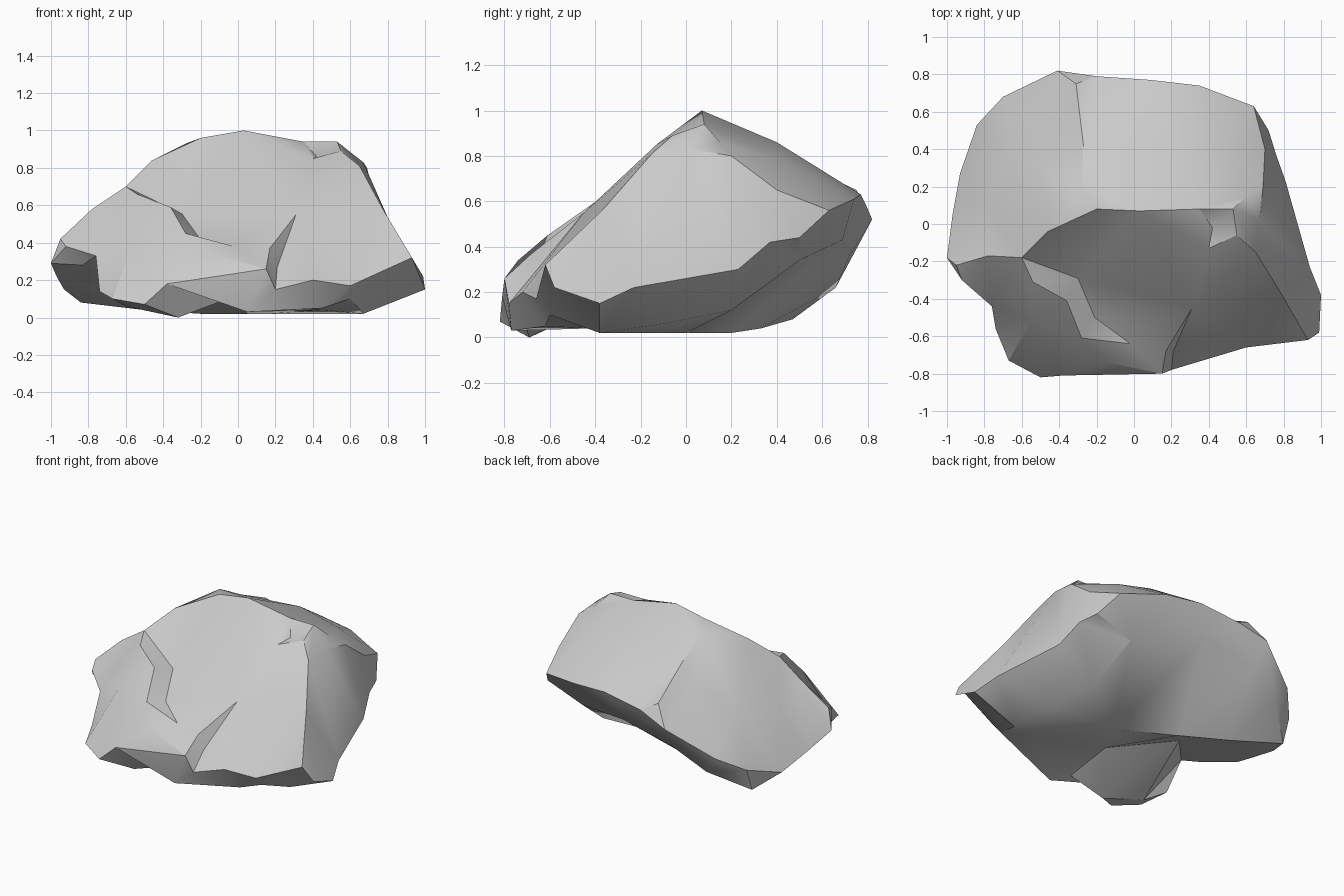
import bpy
import bmesh
from mathutils import Vector
from mathutils.geometry import delaunay_2d_cdt

# remove the default cube only
default_cube = bpy.data.objects.get("Cube")
if default_cube:
    bpy.data.objects.remove(default_cube, do_unlink=True)


def make_material(name, colour):
    material = bpy.data.materials.new(name)
    material.use_nodes = True
    material.diffuse_color = colour
    shader = material.node_tree.nodes["Principled BSDF"]
    shader.inputs["Base Color"].default_value = colour
    shader.inputs["Roughness"].default_value = 0.9
    return material


# widest outline of the boulder: left edge, back edge, right tip, front lip
left_edge = [(-1, -.18, .29), (-.97, .05, .22), (-.93, .27, .15),
             (-.84, .53, .24), (-.7, .68, .34)]
back_edge = [(-.41, .82, .52), (-.2, .79, .59), (.09, .77, .63), (.35, .74, .61),
             (.64, .63, .56)]
right_edge = [(.72, .5, .44), (.76, .37, .42), (.81, .23, .3), (.94, -.23, .22),
              (1, -.38, .15), (.99, -.58, .22), (.93, -.62, .32)]
front_lip = [(.6, -.66, .17), (.4, -.72, .2), (.2, -.78, .15), (.15, -.8, .26),
             (-.38, -.81, .18), (-.5, -.82, .07), (-.67, -.73, .1),
             (-.74, -.56, .14), (-.76, -.44, .33), (-.92, -.3, .38)]
rim = left_edge + back_edge + right_edge + front_lip

# break lines on the upper side
crest = [(-.6, -.18, .7), (-.46, -.04, .84), (-.2, .08, .96), (.03, .07, 1),
         (.35, .08, .94), (.53, .08, .94), (.65, -.15, .81)]
back_ridge = [(-.2, .08, .96), (-.28, .2, .93), (-.27, .42, .81), (-.31, .75, .65),
              (-.41, .82, .52)]
left_shoulder = [(-.6, -.18, .7), (-.78, -.17, .58), (-.95, -.22, .42), (-.92, -.3, .38)]
right_shoulder = [(.65, -.15, .81), (.78, -.36, .57), (.93, -.62, .32)]
right_brow = [(.65, -.15, .81), (.67, .02, .83), (.69, .2, .8), (.7, .4, .65),
              (.64, .63, .56)]
ledge_back = [(-.6, -.18, .7), (-.3, -.29, .555), (-.21, -.5, .43), (-.02, -.64, .38)]
ledge_front = [(-.6, -.18, .7), (-.54, -.31, .66), (-.36, -.41, .59),
               (-.28, -.61, .45), (-.02, -.64, .38)]
crevice = [(.31, -.45, .55), (.21, -.68, .27), (.2, -.78, .15)]
crevice_side = [(.31, -.45, .55), (.17, -.68, .37), (.15, -.8, .26)]
summit_pit = [(.35, .08, .94), (.4, -.13, .85), (.55, -.06, .89)]
swells = [(.2, .4, .86), (.48, .42, .78), (.6, .15, .86), (.42, -.02, .86),
          (-.38, .45, .7), (-.65, .35, .54), (-.8, .1, .46), (-.15, -.74, .34),
          (-.55, -.52, .45)]

# break lines on the underside
belly = [(.67, -.38, .02), (.16, 0, .02), (-.2, .2, .02), (-.5, .33, .04),
         (-.84, .47, .08)]
front_foot = [(.6, -.6, .1), (.45, -.62, .05), (.05, -.77, .03), (-.08, -.72, .09),
              (-.32, -.69, 0), (-.6, -.62, .06)]
hollows = [(-.83, -.3, .28), (-.5, -.15, .25), (-.1, -.4, .16), (.45, -.42, .04)]
back_belly = [(.6, -.1, .06), (.5, .2, .12), (.45, .5, .34), (0, .69, .43),
              (-.4, .72, .36), (-.62, .66, .22)]


def add_sheet(bm, rim_verts, lines, loose, upward):
    """Triangulate one side of the boulder inside the shared rim."""
    known = {tuple(v.co.xy): v for v in rim_verts}
    verts, edges = [], []
    index = {}

    def point_id(point):
        key = tuple(Vector(point).xy)
        if key not in index:
            if key not in known:
                known[key] = bm.verts.new(point)
            index[key] = len(verts)
            verts.append(known[key])
        return index[key]

    for line in [rim + rim[:1]] + lines:
        ids = [point_id(p) for p in line]
        edges += zip(ids, ids[1:])
    for point in loose:
        point_id(point)

    flat = [v.co.xy.copy() for v in verts]
    result = delaunay_2d_cdt(flat, edges, [], 1, 1e-5)
    triangles, origins = result[2], result[3]
    corners = [verts[origin[0]] for origin in origins]
    for triangle in triangles:
        ring = [corners[i] for i in triangle]
        bm.faces.new(ring if upward else ring[::-1])


# boulder: an upper and a lower sheet welded along the rim
bm = bmesh.new()
rim_verts = [bm.verts.new(p) for p in rim]
upper_lines = [crest, back_ridge, left_shoulder, right_shoulder, right_brow,
               ledge_back, ledge_front, crevice, crevice_side, summit_pit]
add_sheet(bm, rim_verts, upper_lines, swells, True)
add_sheet(bm, rim_verts, [belly, front_foot, back_belly], hollows, False)
bmesh.ops.recalc_face_normals(bm, faces=bm.faces)

mesh = bpy.data.meshes.new("boulder")
bm.to_mesh(mesh)
bm.free()
boulder = bpy.data.objects.new("boulder", mesh)
bpy.context.collection.objects.link(boulder)
mesh.materials.append(make_material("stone grey", (0.6, 0.6, 0.6, 1)))

# soft facets with the strong breaks kept crisp
bpy.ops.object.select_all(action="DESELECT")
boulder.select_set(True)
bpy.context.view_layer.objects.active = boulder
bpy.ops.object.shade_smooth_by_angle(angle=0.52)
